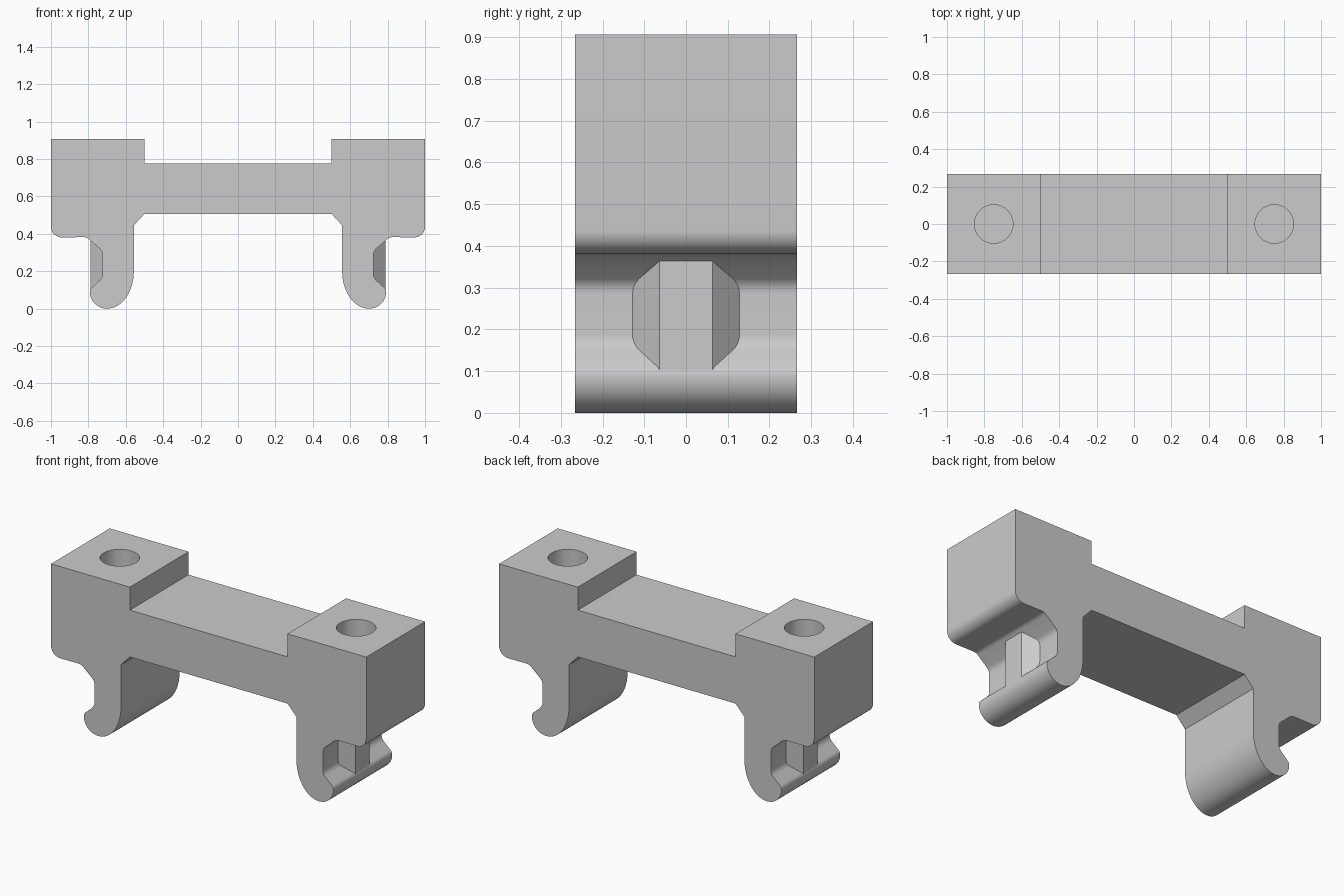
import bpy, bmesh
from math import sin, cos, radians

if "Cube" in bpy.data.objects:
    bpy.data.objects.remove(bpy.data.objects["Cube"])

HALF_DEPTH = 0.266

grey = bpy.data.materials.new("light grey plastic")
grey.use_nodes = True
colour = (0.6, 0.6, 0.6, 1)
grey.diffuse_color = colour
grey.node_tree.nodes["Principled BSDF"].inputs["Base Color"].default_value = colour


def arc(cx, cz, rx, rz, start, end, steps=12):
    """Points along an elliptical arc, angles in degrees."""
    angles = [radians(start + (end - start) * i / steps) for i in range(steps + 1)]
    return [(cx + rx * cos(a), cz + rz * sin(a)) for a in angles]


def prism(name, points, offset):
    """Extrude a closed outline of 3D points into a solid."""
    bm = bmesh.new()
    face = bm.faces.new([bm.verts.new(p) for p in points])
    new = bmesh.ops.extrude_face_region(bm, geom=[face])["geom"]
    bmesh.ops.translate(bm, vec=offset,
                        verts=[v for v in new if isinstance(v, bmesh.types.BMVert)])
    bmesh.ops.recalc_face_normals(bm, faces=bm.faces)
    mesh = bpy.data.meshes.new(name)
    bm.to_mesh(mesh)
    bm.free()
    mesh.materials.append(grey)
    obj = bpy.data.objects.new(name, mesh)
    bpy.context.collection.objects.link(obj)
    return obj


def activate(obj):
    bpy.ops.object.select_all(action='DESELECT')
    obj.select_set(True)
    bpy.context.view_layer.objects.active = obj


# Half outline of the bracket: raised pad, bridge, hooked leg, outer wall
half = [(0.5, 0.775), (0.5, 0.907), (1, 0.907)]
half += arc(0.943, 0.438, 0.057, 0.057, 0, -90)
half += arc(0.825, 0.343, 0.04, 0.039, 90, 135, 5)
half += arc(0.774, 0.285, 0.05, 0.05, 135, 180, 6)
half += arc(0.774, 0.187, 0.05, 0.05, 180, 225, 6)
half += arc(0.758, 0.088, 0.034, 0.034, 45, 0, 5)
half += arc(0.7, 0.088, 0.092, 0.088, -8, -90)
half += arc(0.7, 0.2, 0.143, 0.2, -95, -180, 16)
half += [(0.557, 0.445), (0.5, 0.507)]
outline = half + [(-x, z) for x, z in reversed(half)]
bracket = prism("bracket", [(x, -HALF_DEPTH, z) for x, z in outline],
                (0, 2 * HALF_DEPTH, 0))

# Blind round holes in the pads
for side in (1, -1):
    bpy.ops.mesh.primitive_cylinder_add(vertices=48, radius=0.103, depth=0.8,
                                        location=(side * 0.75, 0, 0.907))
    cutter = bpy.context.object
    cutter.hide_render = True
    activate(bracket)
    cut = bracket.modifiers.new("hole", 'BOOLEAN')
    cut.operation = 'DIFFERENCE'
    cut.solver = 'EXACT'
    cut.object = cutter
    bpy.ops.object.modifier_apply(modifier=cut.name)
    bpy.data.objects.remove(cutter)

activate(bracket)
bpy.ops.object.shade_smooth_by_angle(angle=radians(30))

# Bevelled ribs filling the middle of each hook
for side, name in ((1, "left_rib"), (-1, "right_rib")):
    plan = [(0.789, -0.063), (0.789, 0.063), (0.7, 0.152), (0.7, -0.152)]
    prism(name, [(side * x, y, 0.09) for x, y in plan], (0, 0, 0.3))
